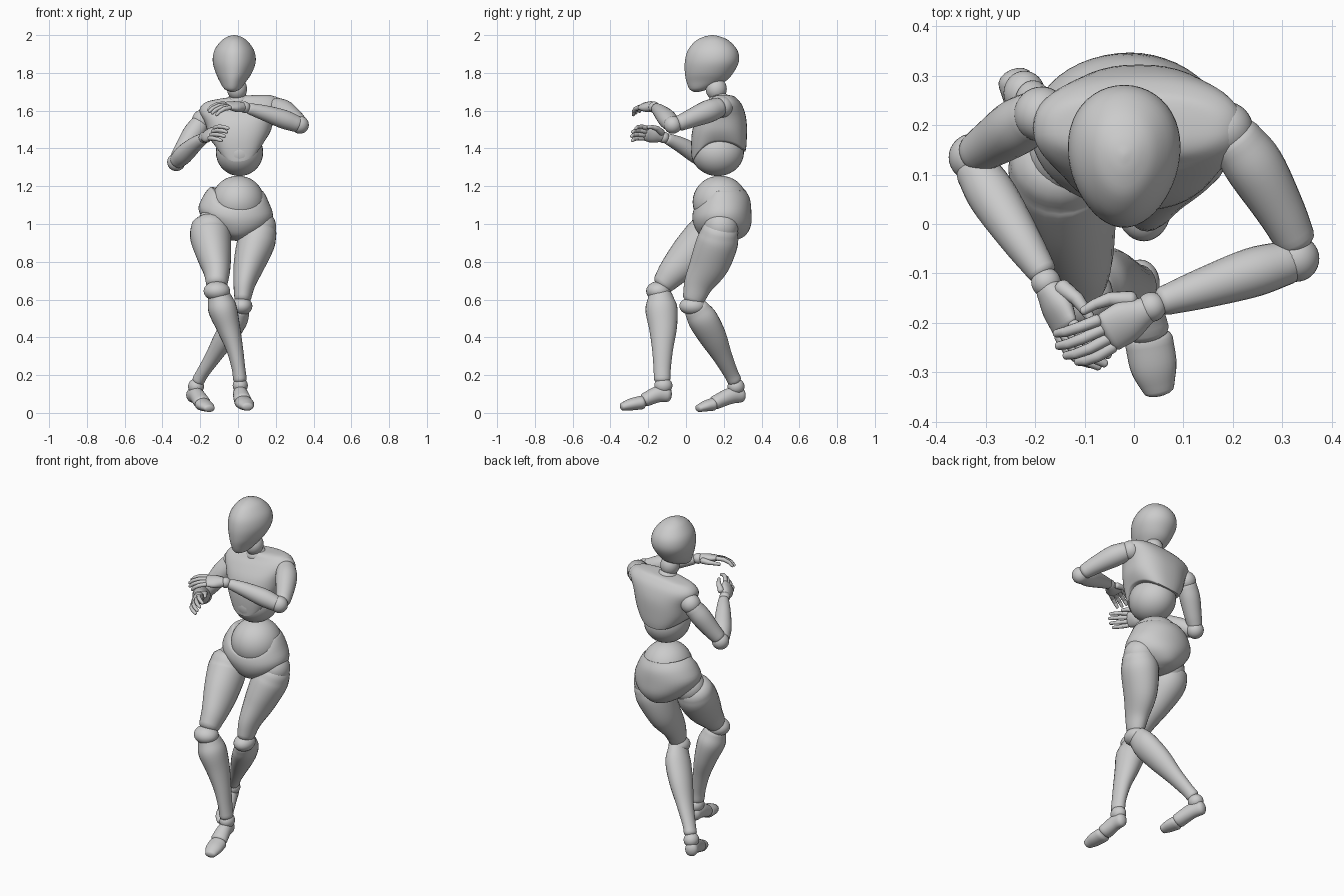
import bpy, bmesh, math
from mathutils import Vector, Matrix


def smooth(rows, n=4):
    """Catmull-Rom interpolation of equal-length rows."""
    rows = [Vector(r) for r in rows]
    ext = [2 * rows[0] - rows[1]] + rows + [2 * rows[-1] - rows[-2]]
    out = []
    for i in range(1, len(ext) - 2):
        a, b, c, d = ext[i - 1:i + 3]
        for k in range(n):
            t = k / n
            out.append(0.5 * (2 * b + (c - a) * t + (2 * a - 5 * b + 4 * c - d) * t * t
                              + (3 * b - a - 3 * c + d) * t ** 3))
    return out + [rows[-1]]


def skin(bm, rings):
    """Bridge rings of points into a closed surface."""
    vs = [[bm.verts.new(p) for p in r] for r in rings]
    n = len(vs[0])
    for a, b in zip(vs, vs[1:]):
        for i in range(n):
            bm.faces.new((a[i], a[(i + 1) % n], b[(i + 1) % n], b[i]))
    bm.faces.new(vs[0][::-1])
    bm.faces.new(vs[-1])


def finish(name, bm):
    bmesh.ops.recalc_face_normals(bm, faces=bm.faces)
    me = bpy.data.meshes.new(name)
    bm.to_mesh(me)
    bm.free()
    ob = bpy.data.objects.new(name, me)
    bpy.context.collection.objects.link(ob)
    bpy.ops.object.select_all(action='DESELECT')
    ob.select_set(True)
    bpy.context.view_layer.objects.active = ob
    bpy.ops.object.shade_smooth_by_angle(angle=math.radians(50))


def add_tube(bm, pts, up, sides=24, n=5, cap=0.6):
    """Tube through (x, y, z, width, height) with rounded ends."""
    up = Vector(up)
    rows = smooth([Vector(p if len(p) == 5 else (*p, p[3])) for p in pts], n)
    pos = [Vector(r[:3]) for r in rows]
    tan = [(pos[min(i + 1, len(pos) - 1)] - pos[max(i - 1, 0)]).normalized() for i in range(len(pos))]
    steps = [math.radians(a) for a in (85, 65, 45, 22)]
    items = []
    for s in steps:
        items.append((pos[0] - tan[0] * rows[0][4] * cap * math.sin(s), tan[0], rows[0], math.cos(s)))
    items += [(p, t, r, 1) for p, t, r in zip(pos, tan, rows)]
    for s in reversed(steps):
        items.append((pos[-1] + tan[-1] * rows[-1][4] * cap * math.sin(s), tan[-1], rows[-1], math.cos(s)))
    rings = []
    for p, t, r, k in items:
        u = t.cross(up).normalized()
        v = u.cross(t)
        rings.append([p + u * r[3] * k * math.cos(a) + v * r[4] * k * math.sin(a)
                      for a in (2 * math.pi * i / sides for i in range(sides))])
    skin(bm, rings)


def tube(name, pts, up=(0, 1, 0), **kw):
    bm = bmesh.new()
    add_tube(bm, pts, up, **kw)
    finish(name, bm)


def ball(name, loc, r):
    r = r if isinstance(r, tuple) else (r, r, r)
    bm = bmesh.new()
    bmesh.ops.create_uvsphere(bm, u_segments=32, v_segments=18, radius=1,
                              matrix=Matrix.Translation(loc) @ Matrix.Diagonal((*r, 1)))
    finish(name, bm)


def loft(name, slices, tilt=0, taper=0, power=1.0, sides=48):
    """Stack of (z, cx, cy, rx, ry, front dip, back dip) slices."""
    bm = bmesh.new()
    rings = []
    for z, cx, cy, rx, ry, df, db in smooth(slices, 4):
        ring = []
        for i in range(sides):
            a = 2 * math.pi * i / sides
            c, s = math.cos(a), math.sin(a)
            x = cx + rx * math.copysign(abs(c) ** power, c) * (1 + taper * s)
            y = cy + ry * math.copysign(abs(s) ** power, s)
            ring.append((x, y, z + tilt * x - (df if s < 0 else db) * s * s))
        rings.append(ring)
    skin(bm, rings)
    finish(name, bm)


# Head and neck
loft("head", [(1.70, -.03, .055, .012, .015, 0, 0), (1.715, -.03, .07, .042, .052, 0, 0),
              (1.755, -.027, .105, .07, .103, 0, 0), (1.80, -.022, .122, .095, .128, 0, 0),
              (1.86, -.02, .137, .113, .143, 0, 0), (1.92, -.02, .141, .104, .131, 0, 0),
              (1.97, -.02, .14, .068, .088, 0, 0), (1.992, -.02, .14, .034, .042, 0, 0),
              (2.0, -.02, .14, .004, .005, 0, 0)], taper=.12)
ball("neck_ball", (-.005, .16, 1.715), (.053, .056, .06))
tube("neck", [(.005, .19, 1.60, .066), (0, .173, 1.66, .056)])

# Torso: chest shell with a pointed lower edge, belly and waist balls, pelvis shell
loft("chest", [(1.675, .005, .19, .05, .045, 0, 0), (1.672, .005, .192, .11, .06, .01, 0),
               (1.66, .005, .195, .18, .075, .015, 0), (1.62, .008, .195, .212, .105, .01, 0),
               (1.55, .01, .183, .183, .137, .01, 0), (1.48, .01, .175, .165, .147, .03, .02),
               (1.435, .01, .175, .138, .142, .09, .04), (1.425, .01, .175, .12, .13, .09, .04),
               (1.425, .01, .175, .06, .06, .03, .02)], tilt=.1, power=.85)
ball("belly", (.008, .167, 1.38), (.125, .14, .126))
ball("waist", (0, .18, 1.117), (.14, .145, .139))
loft("pelvis", [(1.15, -.01, .19, .08, .08, .03, 0), (1.183, -.008, .185, .128, .122, .11, .005),
                (1.178, -.008, .187, .145, .13, .105, .005), (1.13, -.012, .19, .174, .149, .055, 0),
                (1.06, -.012, .19, .197, .156, .03, 0), (.99, -.005, .195, .16, .148, .01, 0),
                (.935, -.005, .195, .088, .115, 0, 0), (.91, -.005, .195, .03, .05, 0, 0)], tilt=-.08)

# Legs: right one steps forward and crosses, left one trails behind
ball("right_hip", (-.125, .145, 1.0), .09)
ball("left_hip", (.11, .185, .985), .092)
tube("right_thigh", [(-.148, .13, .985, .102, .10), (-.145, .10, .93, .108, .112),
                     (-.128, .02, .84, .093, .105), (-.113, -.06, .755, .072, .083),
                     (-.112, -.115, .69, .058, .062)])
tube("left_thigh", [(.115, .18, .96, .092, .098), (.095, .165, .90, .1, .11),
                    (.06, .125, .79, .084, .105), (.035, .07, .69, .06, .08),
                    (.025, .042, .61, .045, .06)])
ball("right_knee", (-.112, -.145, .645), (.07, .066, .052))
ball("left_knee", (.02, .035, .565), (.056, .07, .048))
tube("right_shin", [(-.10, -.135, .615, .062, .066), (-.082, -.13, .55, .076, .085),
                    (-.05, -.122, .45, .062, .074), (-.018, -.124, .34, .045, .056),
                    (.002, -.126, .24, .036, .046), (.01, -.126, .18, .036, .044)])
tube("left_shin", [(.012, .058, .545, .05, .068), (-.012, .092, .49, .062, .08),
                   (-.068, .143, .40, .058, .073), (-.13, .193, .30, .043, .052),
                   (-.185, .235, .215, .034, .04), (-.208, .255, .175, .034, .038)])
ball("right_ankle", (.012, -.12, .145), (.04, .048, .042))
ball("left_ankle", (-.222, .265, .14), (.042, .045, .042))
UP = (0, 0, 1)
tube("right_foot", [(.008, -.1, .1, .034, .042), (.013, -.15, .098, .04, .043),
                    (.024, -.215, .07, .047, .037)], UP)
tube("right_toes", [(.03, -.235, .055, .049, .036), (.04, -.29, .045, .047, .032),
                    (.05, -.335, .033, .032, .022)], UP)
tube("left_foot", [(-.24, .29, .095, .036, .04), (-.218, .235, .09, .04, .043),
                   (-.19, .155, .055, .046, .037)], UP)
tube("left_toes", [(-.185, .14, .045, .047, .034), (-.168, .1, .035, .044, .028),
                   (-.152, .068, .024, .032, .02)], UP)

# Arms
ball("right_shoulder", (-.187, .222, 1.55), .056)
ball("left_shoulder", (.185, .192, 1.62), .056)
tube("right_upper_arm", [(-.2, .218, 1.53, .052), (-.238, .196, 1.475, .057),
                         (-.285, .165, 1.4, .049), (-.316, .145, 1.355, .042)])
tube("left_upper_arm", [(.205, .17, 1.615, .054), (.245, .115, 1.595, .06),
                        (.295, .03, 1.56, .05), (.325, -.03, 1.535, .042)], UP)
ball("right_elbow", (-.327, .135, 1.328), .048)
ball("left_elbow", (.328, -.07, 1.525), .047)
tube("right_forearm", [(-.318, .108, 1.338, .044), (-.285, .055, 1.37, .05),
                       (-.23, -.03, 1.42, .041), (-.187, -.095, 1.45, .03)], UP)
tube("left_forearm", [(.31, -.078, 1.53, .044), (.24, -.098, 1.555, .05),
                      (.14, -.13, 1.588, .041), (.062, -.155, 1.61, .03)], UP)


# Hands: palm along d, thumb side t, palm side n
def hand(side, wrist, d, t, flip, k=1.15):
    d = Vector(d).normalized()
    n = d.cross(Vector(t)).normalized() * flip
    t = (Vector(t) - d * d.dot(Vector(t))).normalized()
    w = Vector(wrist)
    P = lambda a, b, c: w + (d * a + t * b + n * c) * k
    ball(side + "_wrist", w, .03)
    # the tube's width runs along the thumb side
    tube(side + "_palm", [(*P(.015, 0, 0), .03, .026), (*P(.05, 0, .002), .044, .026),
                          (*P(.085, 0, .002), .044, .018)], n, cap=.8)
    digits = {"thumb": [(.025, .028, .01, .018), (.055, .046, .018, .014),
                        (.083, .05, .024, .011), (.105, .048, .03, .009)]}
    for nm, b, ln in (("index", .029, .076), ("middle", .01, .084), ("ring", -.01, .08), ("little", -.028, .066)):
        digits[nm] = [(.095, b, .003, .0125), (.095 + .42 * ln, b * 1.12, .01, .0115),
                      (.095 + .74 * ln, b * 1.15, .025, .0105), (.095 + .92 * ln, b * 1.15, .043, .0085)]
    for nm, pts in digits.items():
        bm = bmesh.new()
        for p, q in zip(pts, pts[1:]):
            add_tube(bm, [(*P(*p[:3]), p[3]), (*P(*q[:3]), q[3])], t, sides=12, n=2, cap=.8)
        finish(side + "_" + nm, bm)


hand("right", (-.178, -.118, 1.458), (.36, -.9, .22), (.45, .3, .85), -1)
hand("left", (.035, -.168, 1.618), (-.84, -.5, .1), (-.48, .8, .32), 1)
